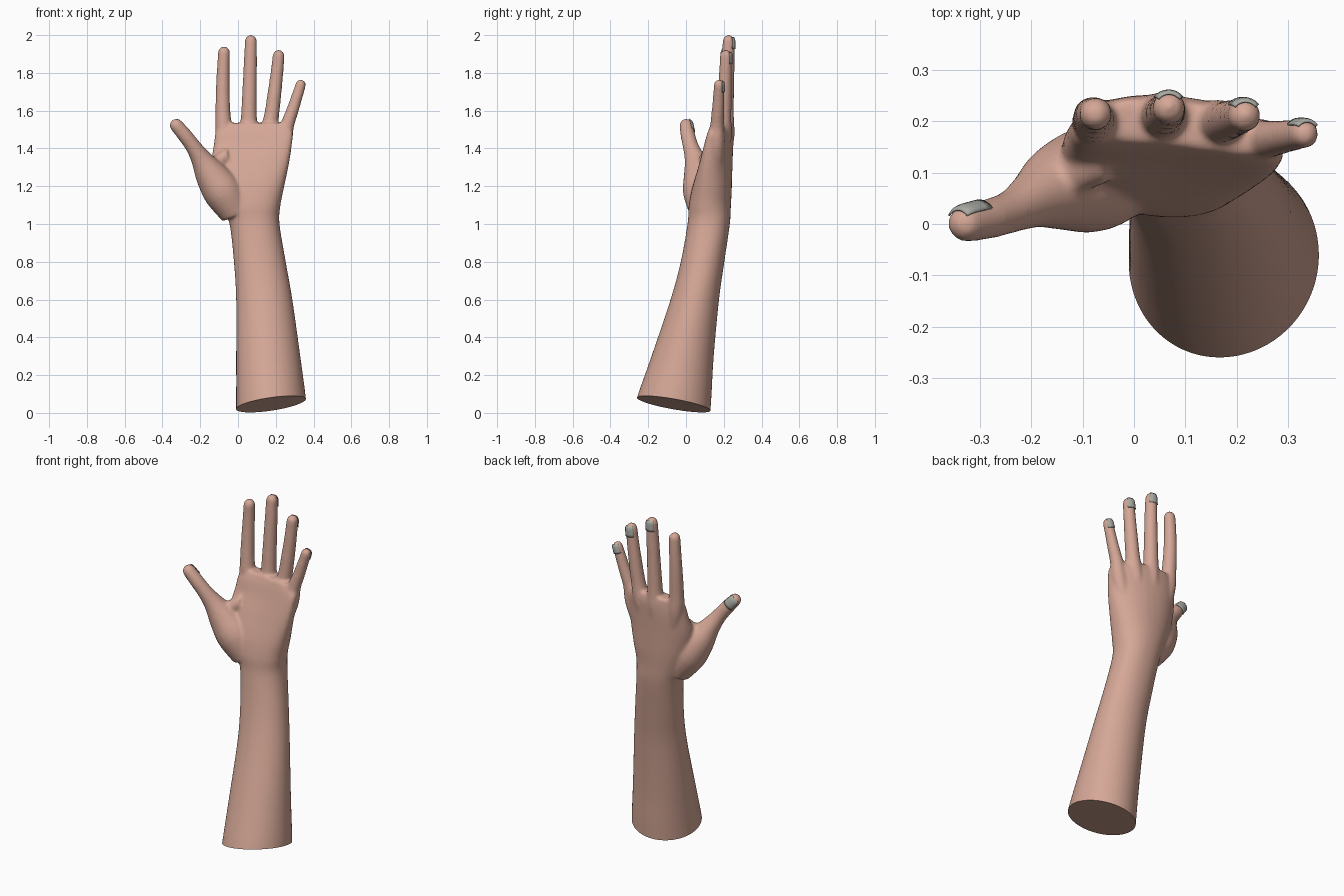
import bpy, bmesh, math
from mathutils import Vector

if "Cube" in bpy.data.objects:
    bpy.data.objects.remove(bpy.data.objects["Cube"])


def material(name, color):
    m = bpy.data.materials.new(name)
    m.diffuse_color = (*color, 1)
    m.use_nodes = True
    m.node_tree.nodes["Principled BSDF"].inputs["Base Color"].default_value = m.diffuse_color
    return m


skin = material("skin", (0.66, 0.385, 0.305))
nail_grey = material("nail grey", (0.40, 0.40, 0.37))


def spline(rows, steps):
    """Catmull-Rom interpolation of rows of numbers."""
    out = []
    for i in range(len(rows) - 1):
        a, b, c, d = (rows[max(i - 1, 0)], rows[i], rows[i + 1],
                      rows[min(i + 2, len(rows) - 1)])
        for s in range(steps):
            t = s / steps
            out.append([0.5 * (2 * q + (r - p) * t + (2 * p - 5 * q + 4 * r - w) * t * t
                               + (3 * q - p - 3 * r + w) * t ** 3)
                        for p, q, r, w in zip(a, b, c, d)])
    return out + [list(rows[-1])]


def loft(bm, rings):
    """Skin a closed tube over rings of points and cap both ends."""
    loops = [[bm.verts.new(p) for p in ring] for ring in rings]
    n = len(loops[0])
    for a, b in zip(loops, loops[1:]):
        for i in range(n):
            bm.faces.new((a[i], a[(i + 1) % n], b[(i + 1) % n], b[i]))
    bm.faces.new(loops[0][::-1])
    bm.faces.new(loops[-1])


def make_object(name, bm, mat):
    bmesh.ops.recalc_face_normals(bm, faces=bm.faces)
    me = bpy.data.meshes.new(name)
    bm.to_mesh(me)
    bm.free()
    me.materials.append(mat)
    ob = bpy.data.objects.new(name, me)
    bpy.context.collection.objects.link(ob)
    bpy.ops.object.select_all(action='DESELECT')
    bpy.context.view_layer.objects.active = ob
    ob.select_set(True)
    return ob


def spow(v, e):
    return math.copysign(abs(v) ** e, v)


# Forearm and palm sections: z, x min, x max, y min, y max, sideways slant, bow, roundness
SECTIONS = [
    (-0.06, -0.012, 0.372, -0.300, 0.125, 0.00, 0.00, 1.0),
    (0.09, -0.010, 0.358, -0.257, 0.135, 0.00, 0.00, 1.0),
    (0.30, -0.010, 0.330, -0.183, 0.147, 0.00, 0.00, 1.0),
    (0.60, -0.010, 0.288, -0.082, 0.175, 0.00, 0.00, 1.0),
    (0.80, -0.022, 0.253, -0.028, 0.203, 0.00, 0.00, 0.95),
    (1.00, -0.045, 0.220, 0.008, 0.232, 0.00, 0.00, 0.9),
    (1.10, -0.085, 0.225, 0.015, 0.238, 0.00, 0.01, 0.9),
    (1.20, -0.120, 0.245, 0.035, 0.243, 0.00, 0.02, 0.85),
    (1.32, -0.140, 0.270, 0.075, 0.246, 0.01, 0.03, 0.85),
    (1.42, -0.128, 0.285, 0.112, 0.248, 0.02, 0.03, 0.8),
    (1.49, -0.118, 0.288, 0.135, 0.248, 0.02, 0.03, 0.8),
    (1.535, -0.095, 0.245, 0.155, 0.240, 0.02, 0.02, 0.8),
]

# Digits: centre line x, y, z and radius, from root to tip
DIGITS = {
    "index": [(-0.045, 0.185, 1.32, 0.040), (-0.070, 0.196, 1.46, 0.047),
              (-0.079, 0.202, 1.57, 0.041), (-0.081, 0.210, 1.70, 0.037),
              (-0.078, 0.214, 1.82, 0.034), (-0.074, 0.214, 1.909, 0.032)],
    "middle": [(0.050, 0.195, 1.32, 0.040), (0.056, 0.208, 1.46, 0.048),
               (0.058, 0.212, 1.58, 0.042), (0.062, 0.217, 1.73, 0.038),
               (0.066, 0.222, 1.87, 0.035), (0.068, 0.226, 1.969, 0.032)],
    "ring": [(0.120, 0.185, 1.32, 0.040), (0.155, 0.195, 1.46, 0.046),
             (0.177, 0.200, 1.57, 0.040), (0.193, 0.205, 1.69, 0.037),
             (0.206, 0.209, 1.80, 0.034), (0.215, 0.211, 1.890, 0.032)],
    "little": [(0.190, 0.155, 1.28, 0.040), (0.238, 0.160, 1.42, 0.045),
               (0.260, 0.164, 1.52, 0.037), (0.288, 0.169, 1.60, 0.033),
               (0.314, 0.173, 1.68, 0.030), (0.332, 0.175, 1.737, 0.028)],
    "thumb": [(-0.010, 0.105, 1.06, 0.085), (-0.080, 0.088, 1.17, 0.104),
              (-0.142, 0.072, 1.26, 0.086), (-0.195, 0.047, 1.345, 0.056),
              (-0.237, 0.025, 1.41, 0.042), (-0.282, 0.010, 1.47, 0.039),
              (-0.326, 0.001, 1.522, 0.036)],
}


def frame(d):
    """Sideways and back-of-hand directions across a digit axis d."""
    side = Vector((0, 1, 0)).cross(d).normalized()
    return side, d.cross(side).normalized()


def digit_ring(c, r, d, n=20):
    side, back = frame(d)
    return [c + r * (math.cos(t) * side + math.sin(t) * back)
            for t in (2 * math.pi * i / n for i in range(n))]


bm = bmesh.new()

# Forearm and palm
rings = []
for z, x0, x1, y0, y1, slant, bow, e in spline(SECTIONS, 6):
    ring = []
    for i in range(40):
        t = 2 * math.pi * i / 40
        u, v = spow(math.cos(t), e), spow(math.sin(t), e)
        ring.append(((x0 + x1) / 2 + u * (x1 - x0) / 2,
                     (y0 + y1) / 2 + v * (y1 - y0) / 2 - slant * u - bow * u * u, z))
    rings.append(ring)
loft(bm, rings)

# Digits with rounded tips
for rows in DIGITS.values():
    path = spline(rows, 4)
    pts = [Vector(p[:3]) for p in path]
    rings = []
    for i, p in enumerate(pts):
        d = (pts[min(i + 1, len(pts) - 1)] - pts[max(i - 1, 0)]).normalized()
        rings.append(digit_ring(p, path[i][3], d))
    r = path[-1][3]
    for k in range(1, 6):
        a = k * math.pi / 11
        rings.append(digit_ring(pts[-1] + d * r * math.sin(a), r * math.cos(a), d))
    loft(bm, rings)

# Web of skin between thumb and palm
loft(bm, [digit_ring(Vector((x, y, z)), r, Vector((1, 0.2, 0.1)).normalized())
          for x, y, z, r in ((-0.20, 0.055, 1.315, 0.035), (-0.14, 0.09, 1.305, 0.042),
                             (-0.06, 0.13, 1.36, 0.05))])

# Fuse everything into one smooth skin
hand = make_object("hand_and_forearm", bm, skin)
remesh = hand.modifiers.new("fuse", 'REMESH')
remesh.mode = 'VOXEL'
remesh.voxel_size = 0.008
soften = hand.modifiers.new("soften", 'SMOOTH')
soften.factor = 0.5
soften.iterations = 10
for m in ("fuse", "soften"):
    bpy.ops.object.modifier_apply(modifier=m)

# Slanted flat cut at the end of the forearm
bm = bmesh.new()
bm.from_mesh(hand.data)
cut = bmesh.ops.bisect_plane(bm, geom=bm.verts[:] + bm.edges[:] + bm.faces[:],
                             plane_co=(0.175, -0.062, 0.046), plane_no=(-0.15, 0.18, 1),
                             clear_inner=True)
rim = [g for g in cut["geom_cut"] if isinstance(g, bmesh.types.BMEdge)]
bmesh.ops.contextual_create(bm, geom=rim)
for f in bm.faces:
    f.material_index = 0
bmesh.ops.recalc_face_normals(bm, faces=bm.faces)
bm.to_mesh(hand.data)
bm.free()
bpy.ops.object.shade_smooth_by_angle(angle=math.radians(40))

# Fingernails: thin curved plates on the backs of the tips
for name in ("middle", "ring", "little", "thumb"):
    a, b = Vector(DIGITS[name][-2][:3]), Vector(DIGITS[name][-1][:3])
    r = DIGITS[name][-1][3]
    d = (b - a).normalized()
    side, back = frame(d)
    bm = bmesh.new()
    grid = []
    for s in (-1.25, -0.8, -0.4, 0.0, 0.35, 0.62):
        rad = (r + 0.0015) * (math.sqrt(1 - s * s) if s > 0 else 1 - 0.04 * s)
        half = math.radians(52)
        grid.append([bm.verts.new(b + d * s * r + rad * (math.sin(t) * side + math.cos(t) * back))
                     for t in (half * (j / 4 - 1) for j in range(9))])
    for p, q in zip(grid, grid[1:]):
        for j in range(8):
            bm.faces.new((p[j], p[j + 1], q[j + 1], q[j]))
    nail = make_object(name + "_nail", bm, nail_grey)
    thick = nail.modifiers.new("thickness", 'SOLIDIFY')
    thick.thickness = 0.004
    thick.offset = 0
    bpy.ops.object.shade_smooth_by_angle(angle=math.radians(40))
